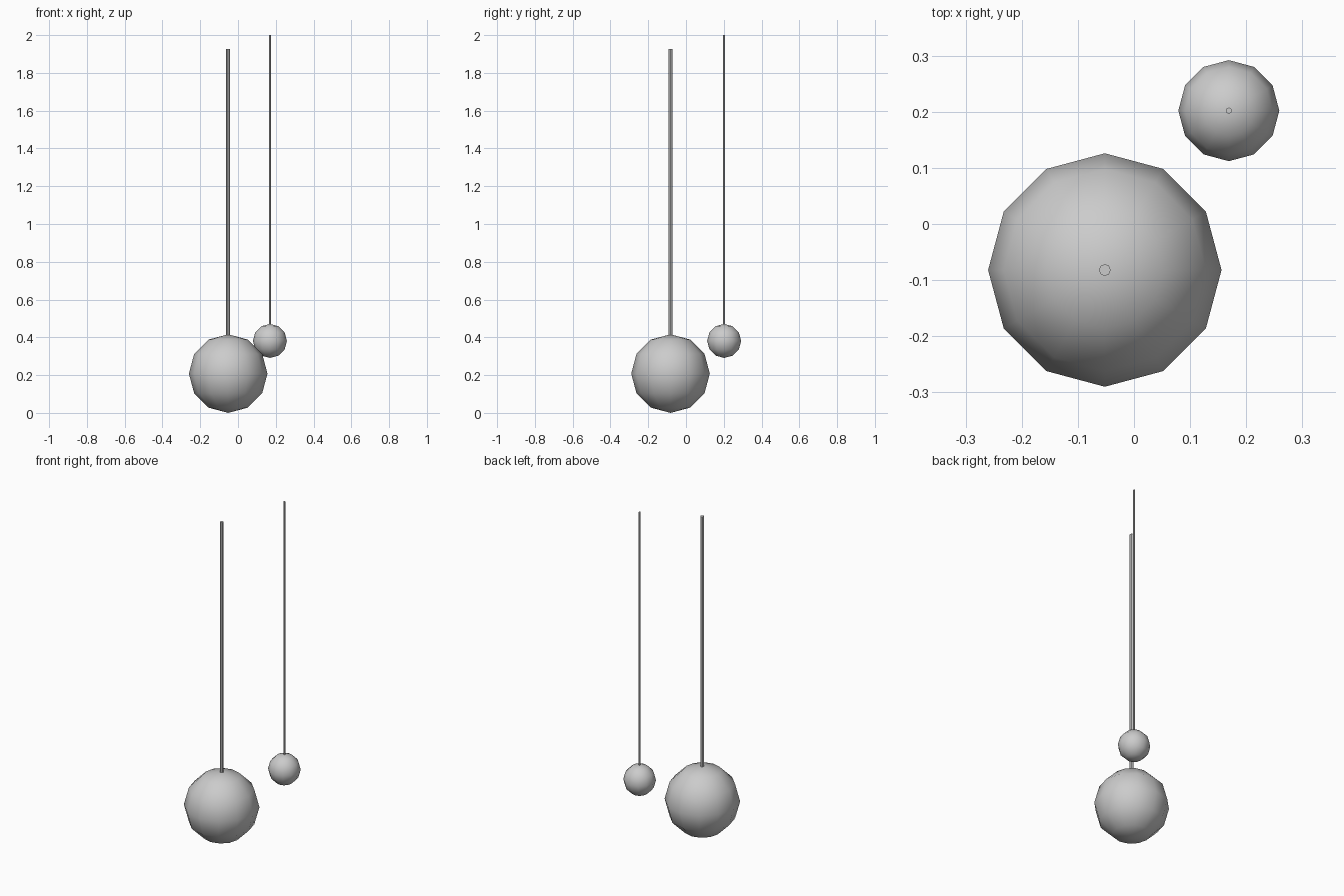
import bpy

if "Cube" in bpy.data.objects:
    bpy.data.objects.remove(bpy.data.objects["Cube"])


def hanging_ball(prefix, x, y, z, ball_radius, rod_radius, rod_top):
    # Low-poly smooth ball
    bpy.ops.mesh.primitive_uv_sphere_add(segments=12, ring_count=6,
                                         radius=ball_radius, location=(x, y, z))
    ball = bpy.context.object
    ball.name = prefix + "_ball"
    bpy.ops.object.shade_smooth()

    # Thin suspension rod, set slightly into the top of the ball
    bottom = z + ball_radius * 0.97
    bpy.ops.mesh.primitive_cylinder_add(vertices=8, radius=rod_radius,
                                        depth=rod_top - bottom,
                                        location=(x, y, (rod_top + bottom) / 2))
    rod = bpy.context.object
    rod.name = prefix + "_rod"
    bpy.ops.object.shade_smooth_by_angle()


hanging_ball("large", -0.052, -0.082, 0.208, 0.208, 0.0105, 1.926)
hanging_ball("small", 0.169, 0.202, 0.381, 0.09, 0.0055, 2.0)
